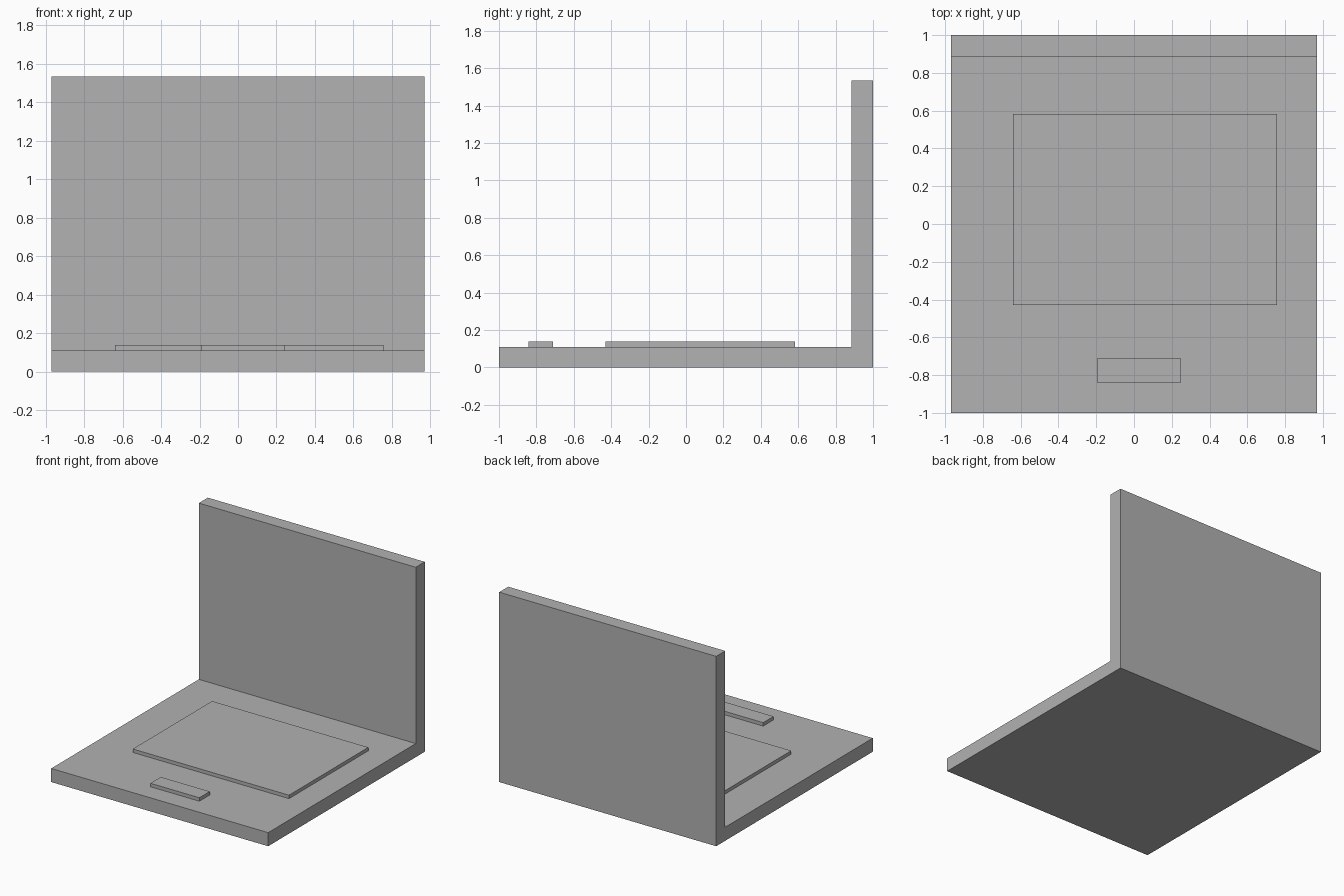
import bpy
import bmesh

cube = bpy.data.objects.get("Cube")
if cube:
    bpy.data.objects.remove(cube, do_unlink=True)

# Single flat grey
grey = bpy.data.materials.new("mid_grey")
grey.use_nodes = True
colour = (0.445, 0.445, 0.445, 1.0)
grey.diffuse_color = colour
grey.node_tree.nodes["Principled BSDF"].inputs["Base Color"].default_value = colour


def extrude_profile(name, profile, x0, x1):
    """Extrude a closed (y, z) profile from x0 to x1."""
    bm = bmesh.new()
    face = bm.faces.new([bm.verts.new((x0, y, z)) for y, z in profile])
    result = bmesh.ops.extrude_face_region(bm, geom=[face])
    moved = [g for g in result["geom"] if isinstance(g, bmesh.types.BMVert)]
    bmesh.ops.translate(bm, verts=moved, vec=(x1 - x0, 0, 0))
    bmesh.ops.recalc_face_normals(bm, faces=bm.faces)
    mesh = bpy.data.meshes.new(name)
    bm.to_mesh(mesh)
    bm.free()
    mesh.materials.append(grey)
    obj = bpy.data.objects.new(name, mesh)
    bpy.context.collection.objects.link(obj)
    return obj


def plate(name, x0, x1, y0, y1, z0, z1):
    return extrude_profile(name, [(y0, z0), (y1, z0), (y1, z1), (y0, z1)], x0, x1)


BASE_TOP = 0.11
HALF_WIDTH = 0.97

# L-shaped body: flat base with an upright back panel
extrude_profile("base_and_back_panel",
                [(-1, 0), (1, 0), (1, 1.535), (0.885, 1.535),
                 (0.885, BASE_TOP), (-1, BASE_TOP)],
                -HALF_WIDTH, HALF_WIDTH)

# Raised plates resting on the base
plate("large_raised_plate", -0.64, 0.757, -0.43, 0.583, BASE_TOP, 0.138)
plate("small_raised_plate", -0.193, 0.245, -0.843, -0.71, BASE_TOP, 0.138)
